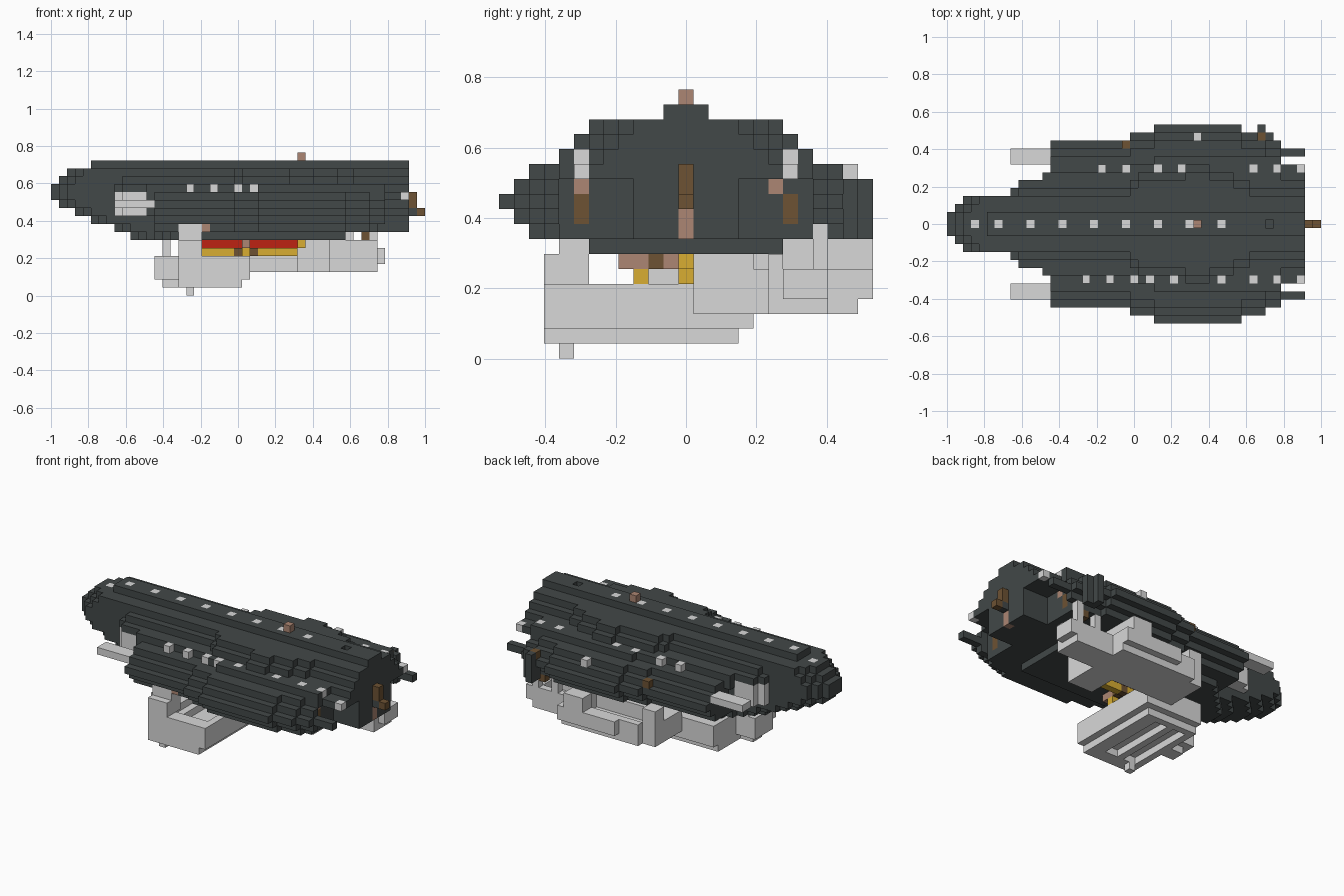
import bpy
import bmesh
from mathutils import Vector

cube = bpy.data.objects.get("Cube")
if cube:
    bpy.data.objects.remove(cube, do_unlink=True)

UNIT = 2 / 47          # edge of one building block
ORIGIN = Vector((-23.5, -0.5, 0))
SIDES = (-1, 1)


def material(name, srgb):
    rgb = [((c / 255 + 0.055) / 1.055) ** 2.4 for c in srgb]
    m = bpy.data.materials.new(name)
    m.use_nodes = True
    m.diffuse_color = (*rgb, 1)
    m.node_tree.nodes["Principled BSDF"].inputs["Base Color"].default_value = (*rgb, 1)
    return m


charcoal = material("charcoal", (66, 72, 72))
stone = material("pale stone", (216, 216, 216))
red = material("red", (190, 34, 18))
yellow = material("yellow", (216, 174, 50))
tan = material("dusty tan", (172, 134, 115))
wood = material("dark wood", (109, 82, 51))

owner = {}             # block position -> part name
parts = {}             # part name -> material


def cells(*ranges):
    """All positions in inclusive ranges; a single number means one block."""
    xs, ys, zs = [range(r[0], r[1] + 1) if isinstance(r, tuple) else (r,) for r in ranges]
    return [(i, j, k) for i in xs for j in ys for k in zs]


def block(part, mat, xs, ys, zs):
    parts[part] = mat
    for cell in cells(xs, ys, zs):
        owner[cell] = part


def carve(xs, ys, zs):
    for cell in cells(xs, ys, zs):
        owner.pop(cell, None)


def step(table, x):
    """Half width from (last position, half width) pairs."""
    return next(w for last, w in table if x <= last)


# Hull: stacked layers with a tapering nose and a broad middle
NOSE = [(0, 1), (1, 2), (7, 3), (8, 4), (11, 5), (12, 6)]
BODY = [(22, 10), (25, 11), (36, 12), (39, 11), (41, 10), (44, 9)]
ROOF = [(22, 3), (23, 4), (29, 5), (32, 6), (35, 5), (37, 4), (44, 3)]
LAYER_START = {8: 8, 9: 5, 10: 3, 11: 1, 12: 0, 13: 0, 14: 1, 15: 2}
LAYER_INSET = {8: 2, 9: 1, 10: 0, 11: 1, 12: 2, 13: 4}
for z, start in LAYER_START.items():
    for x in range(start, 45):
        if z > 13:
            w = step(ROOF, x) + 15 - z
            if x < 13:
                w = min(w, step(NOSE, x - start))
        elif x < 13:
            w = step(NOSE, x - start)
        else:
            w = step(BODY, x) - LAYER_INSET[z]
        block("hull", charcoal, x, (-w, w), z)
for x in range(10, 37):
    w = min(6, x - 9)
    block("hull", charcoal, x, (-w, w), 7)
block("hull", charcoal, (26, 41), (-8, 8), 13)
block("hull", charcoal, (5, 44), (-1, 1), 16)
block("hull", charcoal, 39, (11, 12), (8, 11))
block("hull", charcoal, 40, 11, (8, 11))
carve(40, 0, 16)

# Stern bays under the wings
carve((41, 44), (4, 8), (8, 11))
carve((41, 44), (-8, -4), (8, 11))

# Side intakes beside the nose
for s in SIDES:
    for y in (8, 9):
        block("intake_plates", stone, (8, 12), s * y, 11)
    block("intake_boxes", stone, 8, s * 4, (10, 12))
    for y in (4, 5):
        block("intake_boxes", stone, (9, 11), s * y, (10, 12))

# Lamps along the ridge and shoulders
for x in (6, 10, 14, 18, 22, 26, 30, 34):
    block("ridge_lamps", stone, x, 0, 16)
block("ridge_lamps", stone, 3, 0, 15)
for x in (17, 20, 23, 25, 28, 34, 38, 41):
    block("right_lamps", stone, x, -7, 13)
for x in (19, 22, 26, 29, 38, 41):
    block("left_lamps", stone, x, 7, 13)
block("right_lamps", stone, 44, -7, 12)
block("left_lamps", stone, 44, 7, 12)
block("left_lamps", stone, 31, 11, 12)

# Stern doors, hatch and fittings
block("ridge_hatch", tan, 31, 0, 17)
block("stern_door", wood, 45, 0, (11, 12))
block("stern_beam", charcoal, 45, 0, 10)
block("stern_step", wood, 46, 0, 10)
block("stern_sill", tan, 44, 0, (8, 9))
for s in SIDES:
    block("bay_doors", wood, 40, s * 7, (9, 10))
block("bay_door_tops", tan, 40, -7, 11)
block("bay_door_tops", tan, 40, 6, 11)
block("side_posts", wood, 39, 11, 11)
block("side_posts", wood, 22, 10, 11)
block("side_posts", wood, 39, 9, 7)
block("mooring_block", tan, 19, -8, 8)

# Front dock: outward arm with a sunken floor, side arm and posts
block("front_dock", stone, (16, 24), (-9, 4), (2, 4))
carve((18, 23), (-7, 2), 4)
carve((19, 22), (-6, 1), 3)
block("front_dock", stone, (16, 23), (-9, 3), 1)
for x in (17, 20):
    carve((x, x + 1), (-7, 2), 1)
block("front_dock_side_arm", stone, (13, 15), (-4, -1), (2, 4))
block("front_dock_side_arm", stone, (14, 15), (-3, -2), 1)
block("front_dock_posts", stone, 14, (-2, -1), (5, 7))
block("front_dock_posts", stone, (16, 18), -9, (5, 6))
block("front_dock_posts", stone, (16, 18), (-8, -7), (5, 8))
block("front_dock_foot", stone, 17, -8, 0)

# Rear dock: outward arm, side arm toward the stern and pillars to the hull
block("rear_dock", stone, (21, 34), (5, 10), (3, 5))
block("rear_dock", stone, (23, 34), 11, (3, 5))
block("rear_dock", stone, (26, 34), 12, (4, 5))
carve((23, 32), (7, 10), (4, 5))
block("rear_dock_inner_arm", stone, (31, 34), (1, 4), (3, 6))
block("rear_dock_side_arm", stone, (35, 40), (6, 9), (3, 5))
block("rear_dock_side_arm", stone, 41, (7, 9), (4, 5))
carve((35, 39), (7, 8), 5)
block("rear_dock_wall", stone, (32, 40), 6, 6)
block("rear_dock_pillars", stone, 37, 9, (6, 7))
block("rear_dock_pillars", stone, 40, 9, (6, 8))
block("rear_dock_pillars", stone, (31, 33), (11, 12), (6, 7))
block("rear_dock_pillars", stone, 33, (5, 10), (6, 7))
block("rear_dock_pillars", stone, (21, 22), (9, 10), (5, 7))

# Small winged craft hanging between the docks
block("craft_upper_wing", red, (19, 30), (1, 2), 6)
block("craft_lower_wing", yellow, (19, 30), 0, 5)
block("craft_wing_tip", yellow, 31, 0, 6)
block("craft_body", tan, 24, (-4, -1), 6)
block("craft_seat", wood, 24, -2, 6)
block("craft_keel", yellow, 24, -3, 5)
for x in (23, 25):
    block("craft_wheels", wood, x, 0, 5)


# Turn each part's exposed block sides into one mesh
def square(cell, axis, sign):
    u, v = (axis + 1) % 3, (axis + 2) % 3
    corners = []
    for a, b in ((0, 0), (1, 0), (1, 1), (0, 1))[::sign]:
        p = Vector(cell)
        p[axis] += sign > 0
        p[u] += a
        p[v] += b
        corners.append((p + ORIGIN) * UNIT)
    return corners


for part, mat in parts.items():
    bm = bmesh.new()
    for cell in [c for c, name in owner.items() if name == part]:
        for axis in range(3):
            for sign in SIDES:
                near = list(cell)
                near[axis] += sign
                if tuple(near) not in owner:
                    bm.faces.new([bm.verts.new(p) for p in square(cell, axis, sign)])
    bmesh.ops.remove_doubles(bm, verts=bm.verts[:], dist=UNIT / 100)
    mesh = bpy.data.meshes.new(part)
    bm.to_mesh(mesh)
    bm.free()
    mesh.materials.append(mat)
    bpy.context.collection.objects.link(bpy.data.objects.new(part, mesh))
